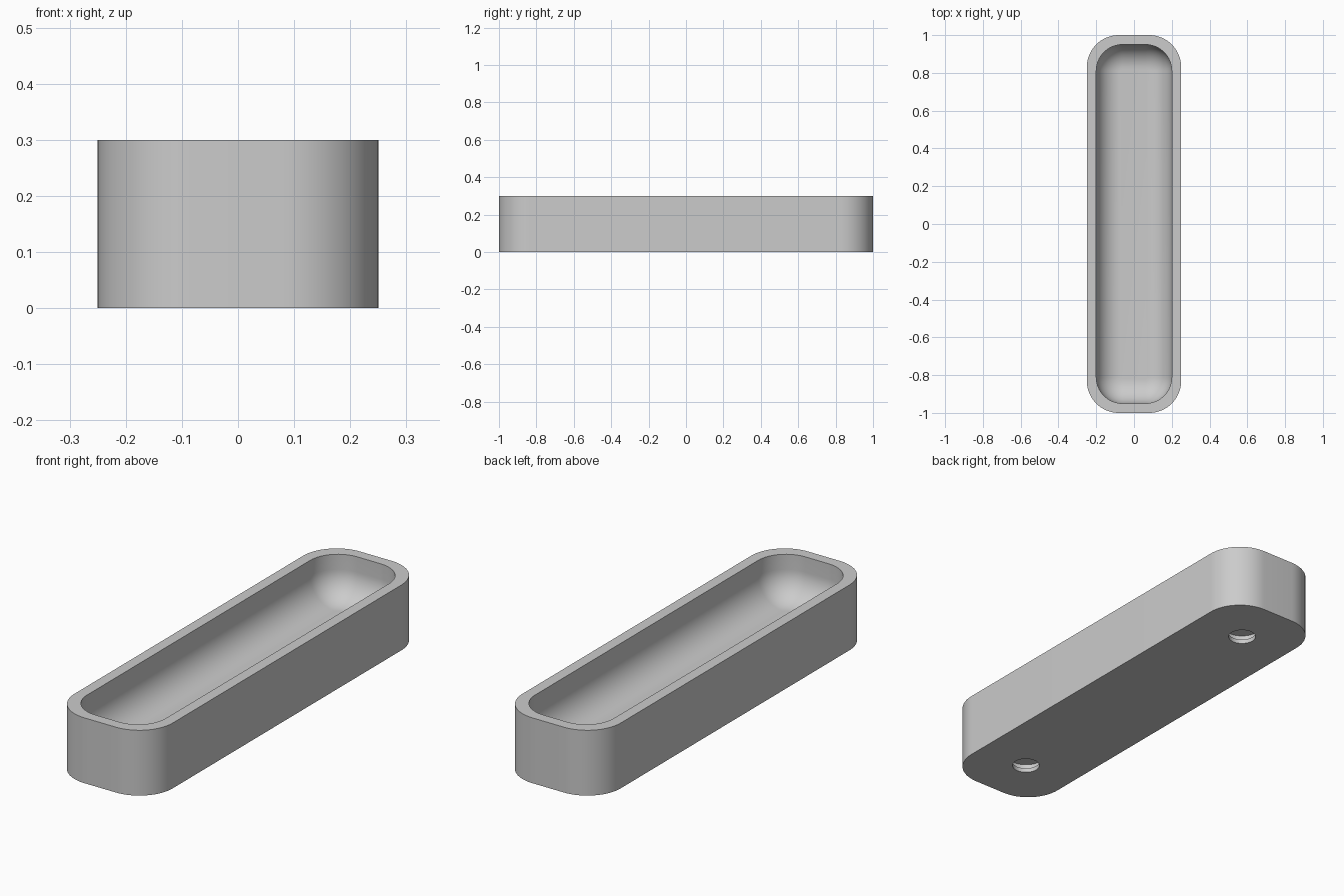
import bpy, bmesh
from math import sin, cos, pi

cube = bpy.data.objects.get("Cube")
if cube:
    bpy.data.objects.remove(cube, do_unlink=True)

grey = bpy.data.materials.new("plain_grey")
grey.use_nodes = True
colour = (0.6, 0.6, 0.6, 1)
grey.diffuse_color = colour
grey.node_tree.nodes["Principled BSDF"].inputs["Base Color"].default_value = colour

HALF_X, HALF_Y, HEIGHT = 0.25, 1.0, 0.3
WALL, FLOOR = 0.05, 0.1
OUTER_R, INNER_R, FILLET = 0.17, 0.14, 0.13
STEPS = 16


def rounded_ring(bm, hx, hy, r, z):
    """Ring of vertices around a rounded rectangle."""
    ring = []
    for i, (sx, sy) in enumerate([(1, 1), (-1, 1), (-1, -1), (1, -1)]):
        for k in range(STEPS + 1):
            a = (i + k / STEPS) * pi / 2
            ring.append(bm.verts.new((sx * (hx - r) + r * cos(a),
                                      sy * (hy - r) + r * sin(a), z)))
    return ring


def round_ring(bm, y, r, z):
    n = 32
    return [bm.verts.new((r * cos(2 * pi * k / n), y + r * sin(2 * pi * k / n), z))
            for k in range(n)]


def loft(bm, rings):
    """Join rings with quads and cap both ends."""
    for a, b in zip(rings, rings[1:]):
        for k in range(len(a)):
            n = (k + 1) % len(a)
            bm.faces.new((a[k], a[n], b[n], b[k]))
    bm.faces.new(rings[0])
    bm.faces.new(rings[-1])


def make_object(name, bm):
    bmesh.ops.recalc_face_normals(bm, faces=bm.faces)
    mesh = bpy.data.meshes.new(name)
    bm.to_mesh(mesh)
    bm.free()
    mesh.materials.append(grey)
    obj = bpy.data.objects.new(name, mesh)
    bpy.context.collection.objects.link(obj)
    return obj


# Tray: outer wall, rim, inner wall and filleted floor
bm = bmesh.new()
ix, iy = HALF_X - WALL, HALF_Y - WALL
rings = [rounded_ring(bm, HALF_X, HALF_Y, OUTER_R, z) for z in (0, HEIGHT)]
rings.append(rounded_ring(bm, ix, iy, INNER_R, HEIGHT))
for k in range(STEPS + 1):
    a = k / STEPS * pi / 2
    inset = FILLET * (1 - cos(a))
    rings.append(rounded_ring(bm, ix - inset, iy - inset, INNER_R - inset,
                              FLOOR + FILLET * (1 - sin(a))))
loft(bm, rings)
tray = make_object("tray", bm)

# Blind holes in the underside, wider above a thin lip
bm = bmesh.new()
for y in (-0.75, 0.75):
    loft(bm, [round_ring(bm, y, r, z) for r, z in
              ((0.06, -0.02), (0.06, 0.02), (0.08, 0.02), (0.08, 0.05))])
cutter = make_object("hole_cutter", bm)
cutter.hide_render = True

cut = tray.modifiers.new("underside_holes", 'BOOLEAN')
cut.operation = 'DIFFERENCE'
cut.solver = 'EXACT'
cut.object = cutter

# Apply the cut, then smooth the curves and keep the edges sharp
bpy.context.view_layer.objects.active = tray
tray.select_set(True)
bpy.ops.object.modifier_apply(modifier=cut.name)
bpy.data.objects.remove(cutter, do_unlink=True)
bpy.ops.object.shade_smooth_by_angle(angle=pi / 6)
